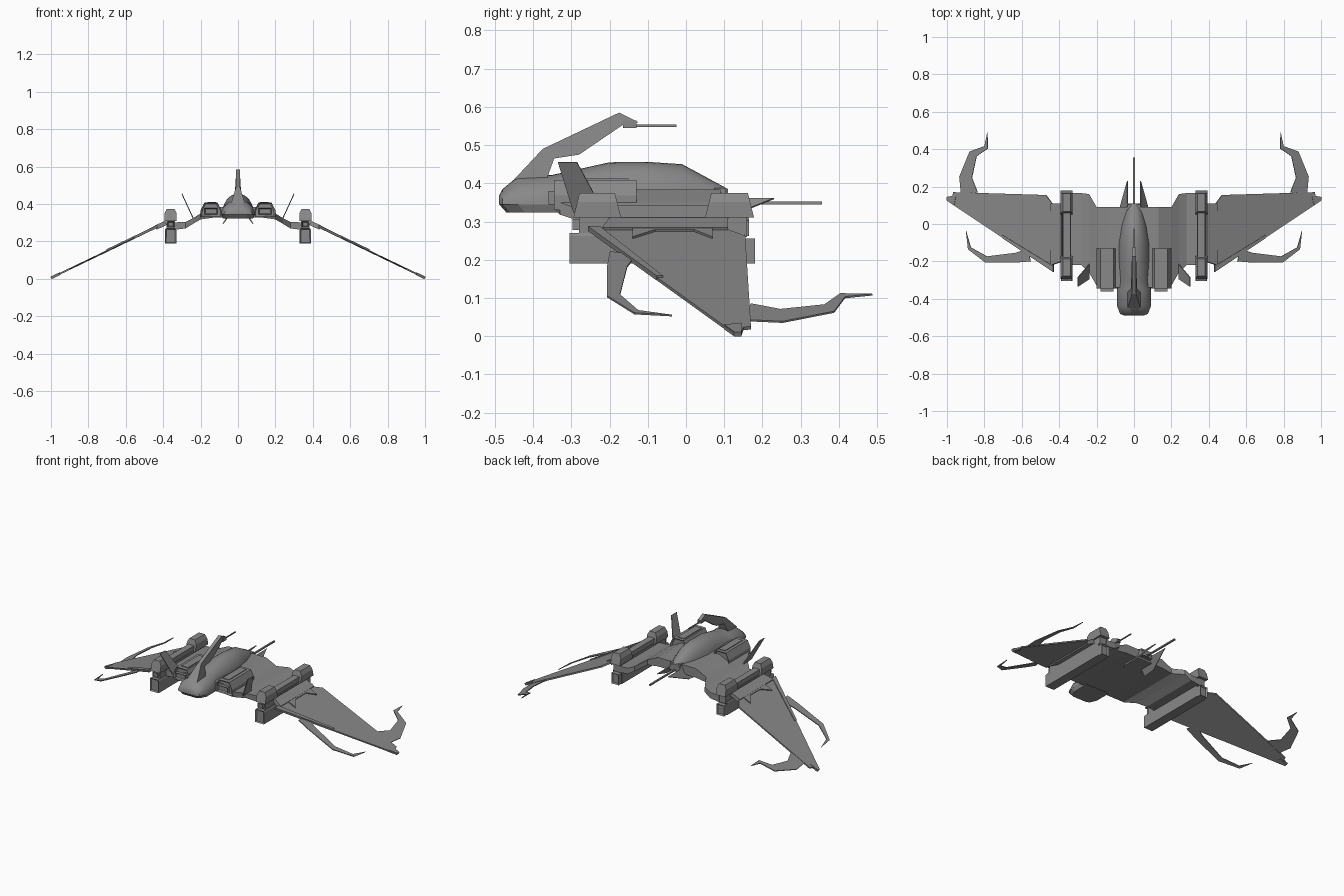
import bpy, bmesh, math
from mathutils import Vector

cube = bpy.data.objects.get("Cube")
if cube:
    bpy.data.objects.remove(cube)

grey = bpy.data.materials.new("hull_grey")
grey.use_nodes = True
GREY = (.25, .25, .25, 1)
grey.diffuse_color = GREY
grey.node_tree.nodes["Principled BSDF"].inputs["Base Color"].default_value = GREY


def loft(name, rings, mirror=False, smooth=False, inset=0):
    """Skin a list of matching rings, cap both ends and optionally recess the caps."""
    bm = bmesh.new()
    loops = [[bm.verts.new(point) for point in ring] for ring in rings]
    for front, back in zip(loops, loops[1:]):
        for i in range(len(front)):
            bm.faces.new((front[i - 1], front[i], back[i], back[i - 1]))
    caps = [bm.faces.new(loops[0]), bm.faces.new(loops[-1])]
    bmesh.ops.recalc_face_normals(bm, faces=bm.faces)
    if inset:
        bmesh.ops.inset_individual(bm, faces=caps, thickness=inset, depth=-inset)
    mesh = bpy.data.meshes.new(name)
    bm.to_mesh(mesh)
    bm.free()
    mesh.materials.append(grey)
    part = bpy.data.objects.new(name, mesh)
    bpy.context.collection.objects.link(part)
    if mirror:
        part.modifiers.new("Mirror", 'MIRROR')
    if smooth:
        bpy.ops.object.select_all(action='DESELECT')
        part.select_set(True)
        bpy.context.view_layer.objects.active = part
        bpy.ops.object.shade_smooth_by_angle(angle=math.radians(35))


def plate(name, points, thickness):
    """Mirrored flat polygon, thickened evenly about its own plane."""
    points = [Vector(point) for point in points]
    normal = sum((a.cross(b) for a, b in zip(points, points[1:] + points[:1])), Vector())
    half = normal.normalized() * thickness / 2
    loft(name, [[p - half for p in points], [p + half for p in points]], mirror=True)


def block(name, centre, half, front, rear, bottom, top, chamfer=0, rake=0, inset=0):
    """Bar along y; the chamfer trims its top edges and rake slopes its two ends.
    Blocks off the centre line are mirrored."""
    shoulder = top - chamfer * 2
    section = [(-half, bottom), (half, bottom), (half, shoulder),
               (half - chamfer, top), (chamfer - half, top), (-half, shoulder)]
    if not chamfer:
        section = [corner for corner in section if corner[1] in (bottom, top)][:2] + [
            (half, top), (-half, top)]

    def ring(y, slope):
        return [(centre + x, y + slope * (z - bottom), z) for x, z in section]

    loft(name, [ring(front, rake), ring(rear, -rake)], mirror=centre > 0, inset=inset)


def on_wing(points, lift=0):
    """Place plan-view points on the drooping wing plane."""
    return [(x, y, .485 - .48 * x + lift) for x, y in points]


def claw(name, path, width):
    """Bent blade in the wing plane, tapering from its root to a point."""
    path = [Vector(point) for point in path]
    last = len(path) - 1
    near, far = [], []
    for i, point in enumerate(path):
        along = path[min(i + 1, last)] - path[max(i - 1, 0)]
        side = Vector((-along.y, along.x)).normalized() * width * (1 - i / last) / 2
        near.append(point + side)
        far.append(point - side)
    plate(name, on_wing(near + far[-2::-1]), .005)


def arch(y, half, top, base=.345, segments=16):
    """Rounded cross-section standing on a flat base."""
    angles = [math.pi * i / segments for i in range(segments + 1)]
    return [(half * math.cos(a), y, base + (top - base) * math.sin(a)) for a in angles]


# Rounded head flowing into the domed back
loft("head_and_dome", [arch(*station) for station in (
    (-.49, .05, .365), (-.48, .075, .385), (-.44, .09, .418), (-.35, .09, .422),
    (-.3, .08, .433), (-.2, .085, .455), (-.1, .085, .456), (-.01, .07, .45),
    (.11, .04, .385))], smooth=True)

# Chin under the head, following the head's outline
half_chin = [(.09, -.33), (.09, -.44), (.07, -.48), (.05, -.49)]
chin = half_chin + [(-x, y) for x, y in reversed(half_chin)]
loft("chin", [[(x, y, .346) for x, y in chin],
              [(x * .9, y * .96, .324) for x, y in chin]])

# Crest, wider at its foot, with an antenna at the tip
crest = [(-.45, .41), (-.375, .49), (-.175, .585), (-.125, .56), (-.165, .553),
         (-.28, .475), (-.345, .465), (-.365, .41)]
loft("crest", [[(side * (.011 + max(0, .48 - z) * .35), y, z) for y, z in crest]
               for side in (-1, 1)])
block("crest_tip_block", 0, .012, -.165, -.13, .545, .565)
block("crest_antenna", 0, .003, -.14, -.025, .548, .554)

# Gull-shaped centre hull: x, front, rear, top, bottom
half_hull = [(.34, -.22, .165, .302, .262), (.28, -.22, .165, .305, .27),
             (.24, -.26, .16, .325, .295), (.2, -.33, .09, .35, .318),
             (.13, -.34, .09, .384, .328)]
hull = half_hull + [(-x, *rest) for x, *rest in reversed(half_hull)]
loft("centre_hull", [[(x, front, bottom), (x, front, top), (x, rear, top), (x, rear, bottom)]
                     for x, front, rear, top, bottom in hull])

# Spine panel behind the dome and the tail boom
block("spine_panel", 0, .035, -.1, .105, .34, .388)
block("tail_boom", 0, .005, .05, .356, .344, .352)

# Shoulder pods beside the head
block("shoulder_pod", .145, .055, -.345, -.13, .33, .408, chamfer=.02, inset=.01)
block("pod_top_plate", .14, .022, -.32, -.15, .406, .412)
block("pod_front_intake", .145, .035, -.36, -.34, .345, .38, inset=.008)

# Canted forward fins and low tail fins
plate("forward_fin", [(.3, -.335, .455), (.3, -.285, .455),
                      (.24, -.215, .325), (.24, -.295, .325)], .005)
plate("tail_fin", [(.035, .23, .36), (.035, 0, .36), (.08, 0, .295), (.077, .08, .3)], .006)

# Engine nacelle: lower body, waist and raised end blocks
NACELLE, WIDTH = .36, .03
block("nacelle_lower", NACELLE, WIDTH, -.305, .155, .19, .27, chamfer=.004, inset=.008)
block("nacelle_exhaust", NACELLE, WIDTH - .005, .15, .18, .19, .255, inset=.008)
block("nacelle_waist", NACELLE, WIDTH - .007, -.28, .16, .26, .315)
block("nacelle_spine", NACELLE, WIDTH - .01, -.22, .1, .31, .343)
block("nacelle_front_port", NACELLE, WIDTH - .013, -.297, -.27, .278, .306, inset=.006)
for name, front, rear in (("front", -.295, -.17), ("rear", .05, .178)):
    block("nacelle_" + name + "_block", NACELLE, WIDTH + .002, front, rear, .31, .375,
          chamfer=.012, rake=.25)

# Wing root joint and main wing
plate("wing_root", on_wing([(.385, -.2), (.44, -.22), (.44, .11), (.385, .11)]), .024)
plate("wing", on_wing([(.43, -.255), (1, .125), (1, .145), (.97, .15), (.965, .17),
                       (.47, .155), (.43, .1)]), .009)

# Raised wing panels: notched inner armour, leading edge strip and tip cap
plate("wing_inner_panel", on_wing([(.41, -.14), (.49, -.14), (.45, -.08), (.45, .02),
                                   (.49, .07), (.41, .07)], lift=.005), .012)
plate("wing_leading_edge", on_wing([(.43, -.257), (.7, -.077), (.7, -.06),
                                    (.43, -.225)], lift=.003), .014)
plate("wing_tip_cap", on_wing([(.96, .1), (1, .127), (1, .145), (.95, .145)]), .014)

# Bent claws on the trailing tip and under the leading edge
claw("rear_claw", [(.88, .16), (.9, .25), (.86, .375), (.79, .41), (.784, .488)], .09)
claw("front_claw", [(.56, -.165), (.63, -.18), (.79, -.19), (.88, -.13), (.898, -.037)], .07)
